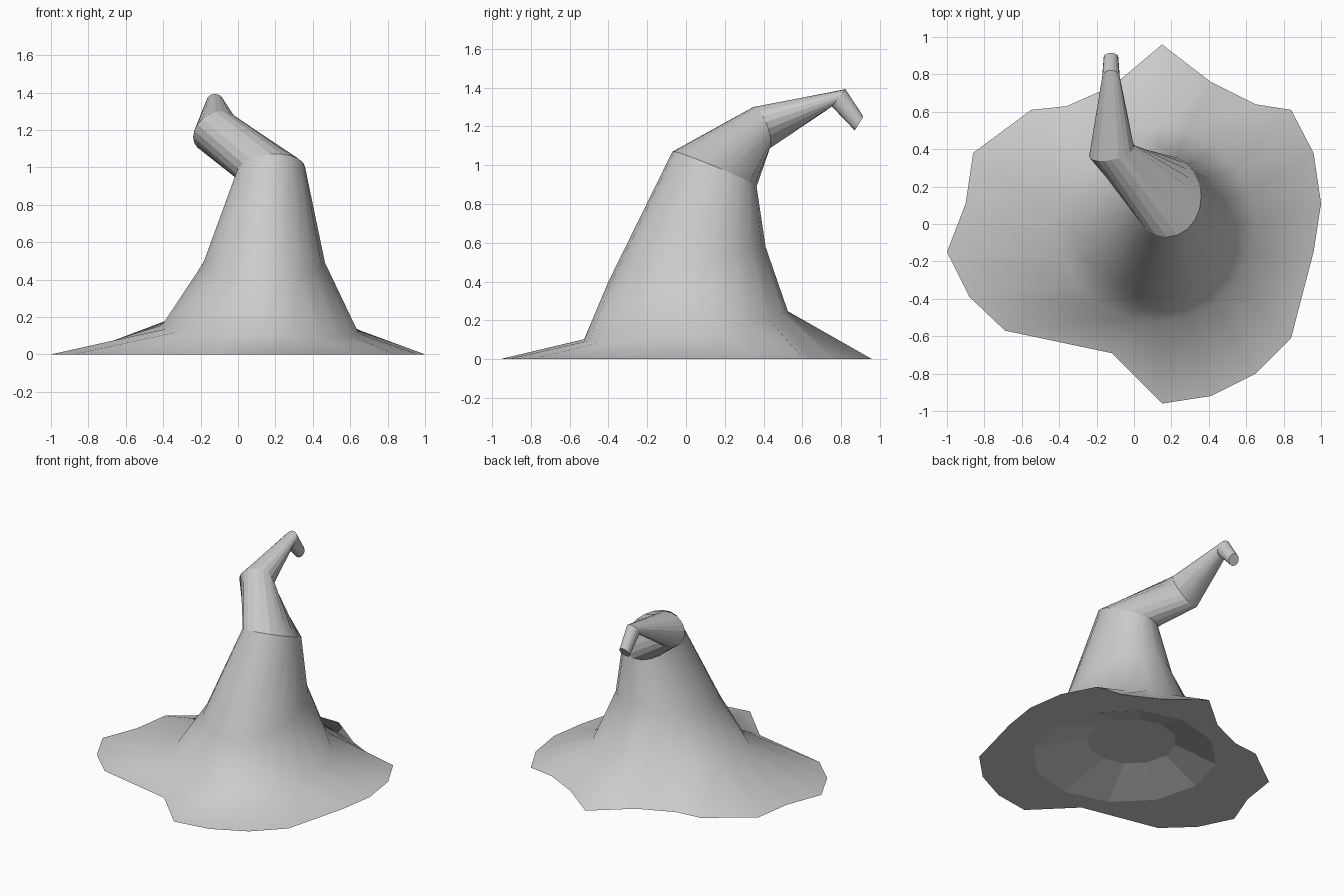
import bpy, bmesh, math
from mathutils import Vector

if "Cube" in bpy.data.objects:
    bpy.data.objects.remove(bpy.data.objects["Cube"])

N = 20


def ring(centre, u, v, n=N, lift=0):
    """Tilted ellipse from centre and half-axes; lift raises its +v and -v ends."""
    c, u, v = Vector(centre), Vector(u), Vector(v)
    pts = []
    for i in range(n):
        a = math.tau * i / n
        pts.append(c + u * math.cos(a) + v * math.sin(a)
                   + Vector((0, 0, lift * math.sin(a) ** 2)))
    return pts


def loft(bm, rings):
    """Skin consecutive rings with quads; returns the vertex rings."""
    vs = [[bm.verts.new(p) for p in r] for r in rings]
    for a, b in zip(vs, vs[1:]):
        n = len(a)
        for i in range(n):
            j = (i + 1) % n
            bm.faces.new((a[i], a[j], b[j], b[i]))
    return vs


def finish(bm, name, angle=None):
    me = bpy.data.meshes.new(name)
    bm.to_mesh(me)
    bm.free()
    ob = bpy.data.objects.new(name, me)
    bpy.context.collection.objects.link(ob)
    if angle:
        bpy.ops.object.select_all(action='DESELECT')
        ob.select_set(True)
        bpy.context.view_layer.objects.active = ob
        bpy.ops.object.shade_smooth_by_angle(angle=math.radians(angle))
    return ob


# Ragged brim outline, counter-clockwise from +x
outline = [Vector((x, y, 0)) for x, y in (
    (1, .11), (.96, .38), (.84, .61), (.65, .64), (.41, .76),
    (.15, .96), (-.11, .74), (-.36, .63), (-.55, .61), (-.86, .38),
    (-.90, .11), (-1, -.15), (-.88, -.39), (-.69, -.57), (-.12, -.69),
    (.15, -.96), (.41, -.92), (.65, -.80), (.84, -.61), (.96, -.15))]

# Brim and cone
neck = ring((.175, .147, .98), (.185, 0, .015), (0, .217, -.09))
bm = bmesh.new()
loft(bm, [outline,
          ring((.12, 0, .135), (.525, 0, -.022), (0, .525, .072), lift=.04),
          ring((.14, .005, .49), (.325, 0, 0), (0, .405, .09)),
          neck])
finish(bm, "brim_and_cone", 75)

# Crooked point, bent twice and capped at the end
bm = bmesh.new()
tip = loft(bm, [neck,
                ring((-.12, .387, 1.192), (.12, .025, .03), (0, .045, -.105)),
                ring((-.123, .787, 1.347), (.047, 0, 0), (0, -.035, -.045)),
                ring((-.123, .892, 1.215), (.039, 0, 0), (0, -.022, -.036))])
bm.faces.new(tip[-1])
finish(bm, "crooked_point", 15)

# Flat underside with a shallow faceted hollow
bm = bmesh.new()
edge = [bm.verts.new(p) for p in outline]
hollow = loft(bm, [ring((.10, .02, 0), (.62, 0, 0), (0, .62, 0), 12),
                   ring((.07, .06, .11), (.30, 0, 0), (0, .30, 0), 12)])
bm.faces.new(hollow[-1])
rim = [bm.edges.new((edge[i], edge[(i + 1) % N])) for i in range(N)]
lip = [bm.edges.get((hollow[0][i], hollow[0][(i + 1) % 12])) for i in range(12)]
bmesh.ops.triangle_fill(bm, edges=rim + lip, use_beauty=True, normal=(0, 0, -1))
bm.normal_update()
# Every underside face looks downwards
for f in bm.faces:
    if f.normal.z > 0:
        f.normal_flip()
finish(bm, "underside")
